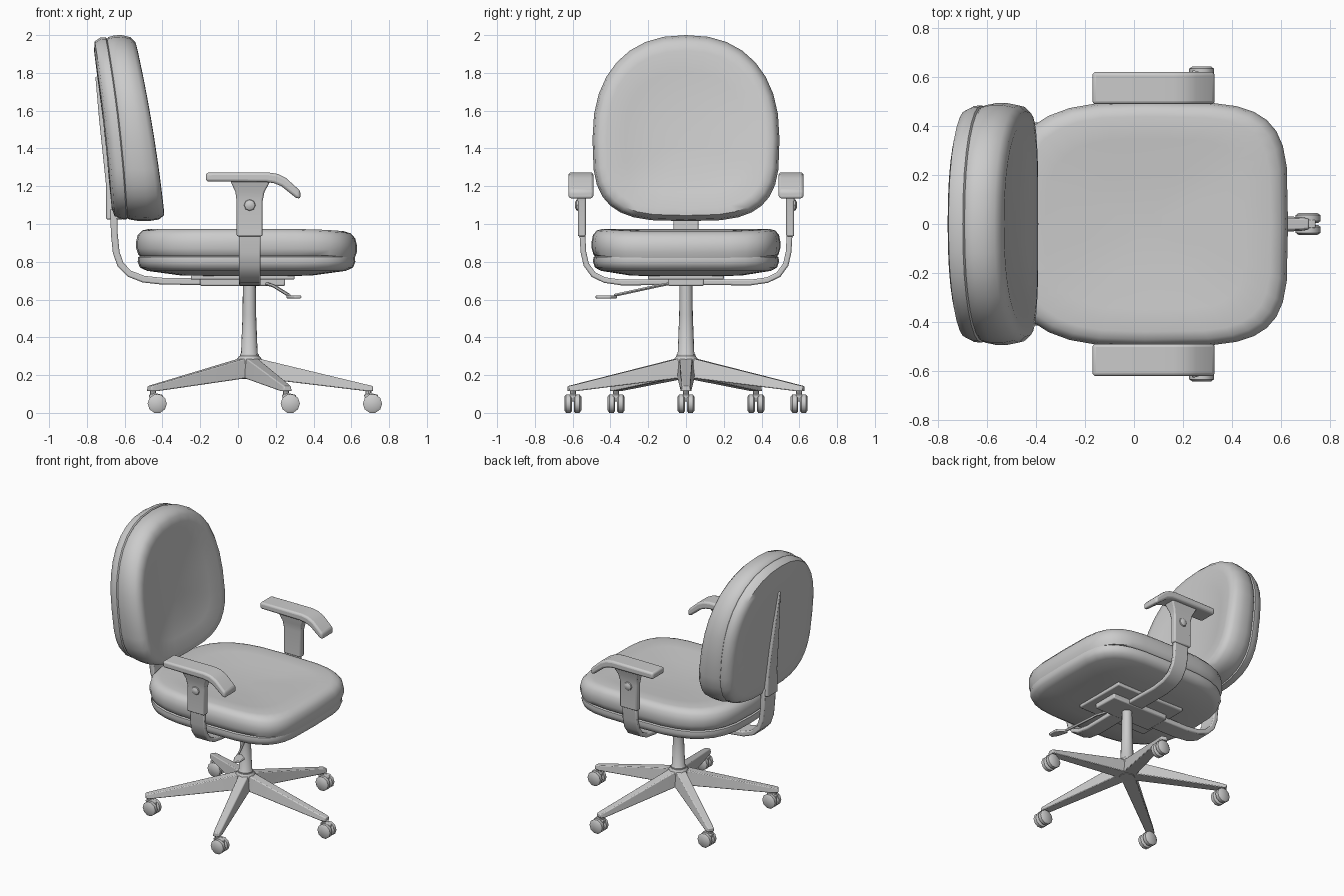
import bpy, bmesh, math
from mathutils import Vector, Matrix

if "Cube" in bpy.data.objects:
    bpy.data.objects.remove(bpy.data.objects["Cube"])


def finish(name, bm, bevel=0.0, angle=40, segs=2):
    bmesh.ops.recalc_face_normals(bm, faces=bm.faces)
    me = bpy.data.meshes.new(name)
    bm.to_mesh(me)
    bm.free()
    ob = bpy.data.objects.new(name, me)
    bpy.context.collection.objects.link(ob)
    if bevel:
        mod = ob.modifiers.new("bevel", 'BEVEL')
        mod.width, mod.segments, mod.limit_method = bevel, segs, 'ANGLE'
    bpy.ops.object.select_all(action='DESELECT')
    ob.select_set(True)
    bpy.context.view_layer.objects.active = ob
    bpy.ops.object.shade_smooth_by_angle(angle=math.radians(angle))
    return ob


def loft(name, rings, **kw):
    bm = bmesh.new()
    loops = [[bm.verts.new(p) for p in r] for r in rings]
    n = len(loops[0])
    for a, b in zip(loops, loops[1:]):
        for i in range(n):
            j = (i + 1) % n
            bm.faces.new((a[i], a[j], b[j], b[i]))
    bm.faces.new(loops[0])
    bm.faces.new(loops[-1])
    return finish(name, bm, **kw)


def prism(name, pts, place, lo, hi, **kw):
    return loft(name, [[place(a, b, t) for a, b in pts] for t in (lo, hi)], **kw)


def strip(path, thick):
    """Closed outline of a bent flat bar following a 2D path."""
    left, right = [], []
    for i, p in enumerate(path):
        a, b = Vector(path[max(i - 1, 0)]), Vector(path[min(i + 1, len(path) - 1)])
        d = (b - a).normalized()
        nrm = Vector((-d.y, d.x)) * thick / 2
        left.append(tuple(Vector(p) + nrm))
        right.append(tuple(Vector(p) - nrm))
    return left + right[::-1]


def power(v, n):
    return math.copysign(abs(v) ** (2 / n), v)


def oval(n_pos, n_neg, count=32):
    """Unit superellipse with a different squareness on each half of the first axis."""
    out = []
    for i in range(count):
        t = 2 * math.pi * i / count
        c, s = math.cos(t), math.sin(t)
        n = n_pos if c >= 0 else n_neg
        out.append((power(c, n), power(s, n)))
    return out


def xz(a, b, t):
    return Vector((a, t, b))


def yz(a, b, t):
    return Vector((t, a, b))


def box(name, x0, x1, y0, y1, z0, z1, bevel=0.008):
    return prism(name, [(x0, y0), (x1, y0), (x1, y1), (x0, y1)],
                 lambda a, b, t: Vector((a, b, t)), z0, z1, bevel=bevel)


def lathe(name, x, y, profile, count=16):
    return loft(name, [[(x + r * math.cos(2 * math.pi * i / count),
                         y + r * math.sin(2 * math.pi * i / count), z)
                        for i in range(count)] for r, z in profile])


# Seat: lower shell, seam groove and dished cushion
seat_rings = []
for s, z in [(0.3, 0.722), (0.6, 0.728), (0.9, 0.752), (0.965, 0.77), (0.985, 0.80), (0.98, 0.824),
             (0.962, 0.83), (0.98, 0.838), (0.998, 0.87), (1, 0.905), (0.985, 0.942), (0.945, 0.966),
             (0.88, 0.974), (0.7, 0.968), (0.4, 0.955), (0.12, 0.95)]:
    ring = []
    for u, v in oval(4.3, 3):
        drop = 0.02 * max(0, u * s) ** 4 if z > 0.83 else 0
        ring.append((0.045 + 0.585 * u * s, 0.5 * v * s, z - drop))
    seat_rings.append(ring)
loft("seat", seat_rings, angle=50)

# Backrest: leaning egg-shaped cushion with a rear shell
back_rings = []
for s, off in [(0.2, -0.085), (0.55, -0.085), (0.85, -0.08), (0.94, -0.068), (0.975, -0.035),
               (0.98, -0.006), (0.965, 0), (0.98, 0.008), (0.998, 0.045), (1, 0.085), (0.98, 0.13),
               (0.93, 0.153), (0.85, 0.155), (0.65, 0.137), (0.4, 0.122), (0.12, 0.118)]:
    ring = []
    for u, v in oval(2.3, 3.3):
        z = 1.45 + (0.55 if u > 0 else 0.435) * u * s
        t = z - 1.02
        grow = 1.22 - 0.34 * (z - 1.2) if off > 0 else 1
        ring.append((-0.585 - 0.05 * t - 0.065 * t * t + off * grow, 0.495 * v * s, z))
    back_rings.append(ring)
loft("backrest", back_rings, angle=50)

# Tapering cover on the rear of the backrest
loft("backrest_bracket", [[(x, -w, z), (x, w, z), (x + 0.09, w * 1.3, z), (x + 0.09, -w * 1.3, z)]
                          for z, x, w in [(1.025, -0.698, 0.055), (1.2, -0.698, 0.05), (1.35, -0.714, 0.04),
                                          (1.55, -0.735, 0.025), (1.78, -0.755, 0.008)]], bevel=0.006)

# Bent bar joining backrest and mechanism
bar = [(-0.1, 0.695), (-0.4, 0.697), (-0.5, 0.708), (-0.575, 0.737), (-0.622, 0.785),
       (-0.645, 0.85), (-0.655, 0.95), (-0.658, 1.08)]
prism("back_bar", strip(bar, 0.036), xz, -0.065, 0.065, bevel=0.008)

# Mechanism under the seat
box("mechanism", -0.2, 0.25, -0.095, 0.095, 0.672, 0.715)
box("seat_mount", -0.25, 0.3, -0.2, 0.2, 0.705, 0.735)

# Height lever with paddle end
lever = [(0.13, -0.06, 0.69), (0.19, -0.15, 0.672), (0.27, -0.38, 0.622)]
loft("lever", [[(x + 0.009 * math.cos(k * math.pi / 3), y, z + 0.009 * math.sin(k * math.pi / 3))
                for k in range(6)] for x, y, z in lever])
prism("lever_paddle", [(0.255, -0.37), (0.285, -0.365), (0.335, -0.40), (0.335, -0.47), (0.30, -0.48), (0.275, -0.44)],
      lambda a, b, t: Vector((a, b, t)), 0.606, 0.622, bevel=0.005)

# Arms: curved support band, upright sleeve, screw and drooping pad
band = [(0.06, 0.692), (0.34, 0.69), (0.43, 0.703), (0.49, 0.732), (0.528, 0.785), (0.543, 0.85), (0.55, 0.97)]
pad = [(-0.17, 1.225), (-0.17, 1.272), (0.16, 1.273), (0.21, 1.265), (0.255, 1.243), (0.33, 1.175),
       (0.33, 1.132), (0.305, 1.14), (0.23, 1.2), (0.19, 1.216), (0.15, 1.222)]
for side, label in ((1, "left"), (-1, "right")):
    prism("arm_band_" + label, strip([(side * y, z) for y, z in band], 0.03), yz, 0.005, 0.12, bevel=0.008)
    loft("arm_upright_" + label,
         [[(x0, side * y0, z), (x1, side * y0, z), (x1, side * y1, z), (x0, side * y1, z)]
          for z, x0, x1, y0, y1 in [(0.935, -0.007, 0.13, 0.53, 0.573), (1.12, -0.007, 0.13, 0.53, 0.573),
                                    (1.17, -0.014, 0.14, 0.524, 0.58), (1.205, -0.03, 0.16, 0.515, 0.59),
                                    (1.24, -0.045, 0.175, 0.51, 0.6)]], bevel=0.008)
    loft("arm_screw_" + label, [[(0.062 + r * math.cos(k * math.pi / 4), side * y, 1.1 + r * math.sin(k * math.pi / 4))
                                 for k in range(8)] for r, y in [(0.032, 0.57), (0.028, 0.58), (0.012, 0.588)]])
    prism("arm_pad_" + label, pad, xz, side * 0.49, side * 0.622, bevel=0.014, segs=3)

# Gas column and hub
HUB = 0.06
lathe("column", HUB, 0, [(0.05, 0.29), (0.05, 0.308), (0.044, 0.315), (0.036, 0.52), (0.034, 0.69)])
lathe("hub", HUB, 0, [(0.05, 0.18), (0.066, 0.2), (0.066, 0.285), (0.055, 0.3)], 10)

# Five star legs, each with a trailing caster
for i in range(5):
    rot = Matrix.Translation((HUB, 0, 0)) @ Matrix.Rotation(math.radians(72 * i), 4, 'Z')
    loft(f"base_leg_{i}", [[rot @ Vector(p) for p in
                            ((r, -wb, zb), (r, wb, zb), (r, wt, zt), (r, -wt, zt))]
                           for r, wb, wt, zb, zt in [(0.02, 0.05, 0.036, 0.185, 0.295),
                                                     (0.08, 0.046, 0.032, 0.18, 0.28),
                                                     (0.62, 0.03, 0.022, 0.115, 0.15),
                                                     (0.655, 0.024, 0.018, 0.115, 0.142)]], bevel=0.005)
    p = rot @ Vector((0.63, 0, 0))
    lathe(f"caster_stem_{i}", p.x, p.y, [(0.016, 0.07), (0.016, 0.125)], 8)
    cx = p.x + 0.022
    for side in (-1, 1):
        loft(f"caster_wheel_{i}_{'ab'[side > 0]}",
             [[(cx + r * math.cos(k * math.pi / 5), p.y + side * y, 0.049 + r * math.sin(k * math.pi / 5 + 0.0))
               for k in range(10)] for r, y in [(0.042, 0.005), (0.051, 0.012), (0.051, 0.036), (0.038, 0.045)]])
    prism(f"caster_hood_{i}", [(cx - 0.035, 0.06), (cx - 0.045, 0.095), (cx - 0.01, 0.105),
                               (cx + 0.03, 0.095), (cx + 0.03, 0.06)],
          xz, p.y - 0.016, p.y + 0.016, bevel=0.004)
